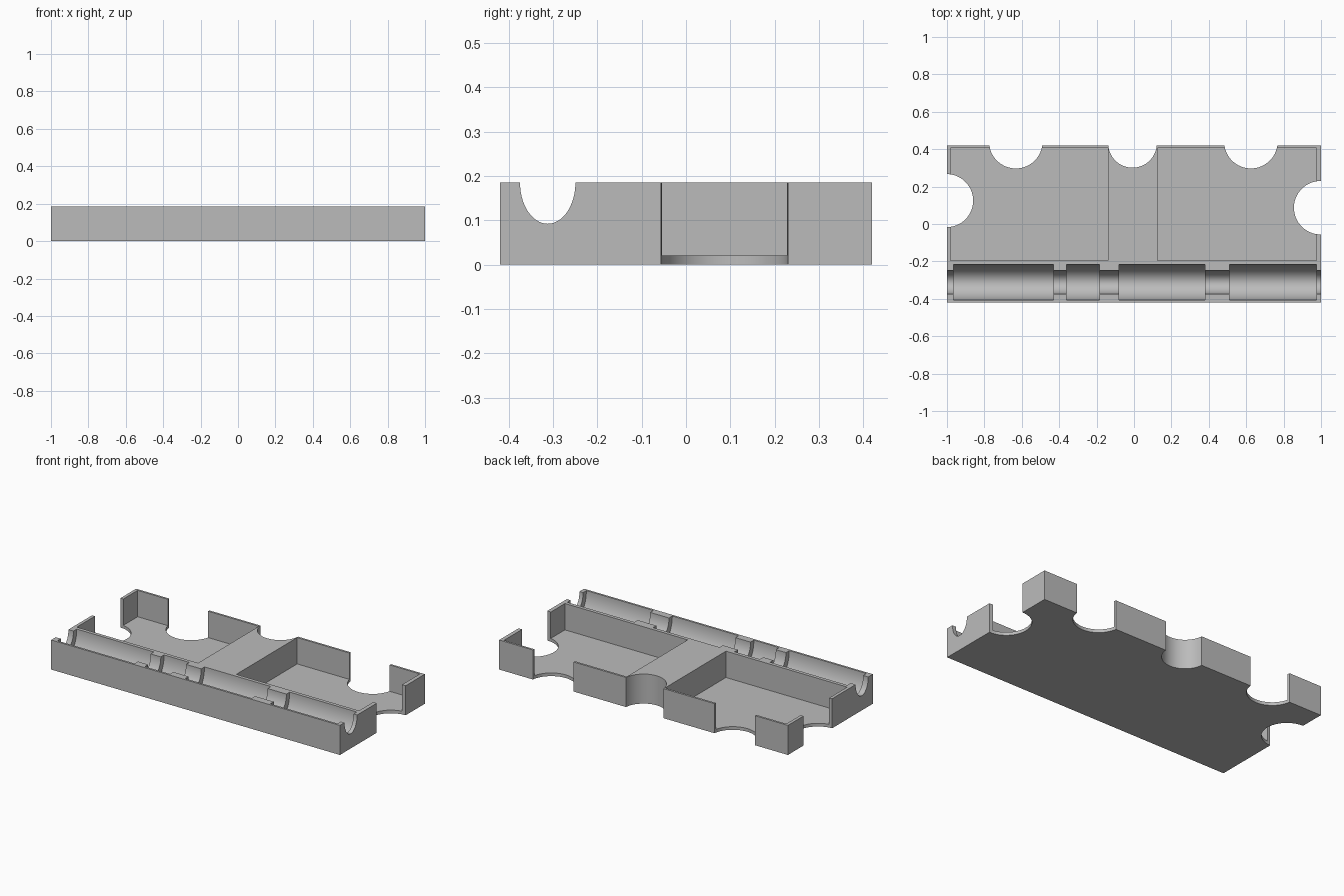
import bpy
import bmesh
from math import pi
from mathutils import Matrix

if "Cube" in bpy.data.objects:
    bpy.data.objects.remove(bpy.data.objects["Cube"])

HEIGHT = 0.185
FLOOR = 0.02
TROUGH_Y = -0.312

grey = bpy.data.materials.new("plain grey")
grey.use_nodes = True
colour = (0.5, 0.5, 0.5, 1)
grey.diffuse_color = colour
grey.node_tree.nodes["Principled BSDF"].inputs["Base Color"].default_value = colour


def add_object(name, bm):
    mesh = bpy.data.meshes.new(name)
    bm.to_mesh(mesh)
    bm.free()
    mesh.materials.append(grey)
    obj = bpy.data.objects.new(name, mesh)
    bpy.context.collection.objects.link(obj)
    return obj


def box(name, x0, x1, y0, y1, z0, z1):
    bm = bmesh.new()
    centre = Matrix.Translation(((x0 + x1) / 2, (y0 + y1) / 2, (z0 + z1) / 2))
    size = Matrix.Diagonal((x1 - x0, y1 - y0, z1 - z0, 1))
    bmesh.ops.create_cube(bm, size=1, matrix=centre @ size)
    return add_object(name, bm)


def cylinder(name, matrix, radius, length):
    bm = bmesh.new()
    bmesh.ops.create_cone(bm, cap_ends=True, segments=64, radius1=radius,
                          radius2=radius, depth=length, matrix=matrix)
    return add_object(name, bm)


def trough(name, x0, x1, half_width, depth):
    # elliptical groove running along x, centred on the top face
    matrix = (Matrix.Translation(((x0 + x1) / 2, TROUGH_Y, HEIGHT))
              @ Matrix.Diagonal((1, 1, depth / half_width, 1))
              @ Matrix.Rotation(pi / 2, 4, 'Y'))
    return cylinder(name, matrix, half_width, x1 - x0)


# Solid body
tray = box("tray", -1, 1, -0.42, 0.42, 0, HEIGHT)
cutters = []

# Two open compartments
for x0, x1 in ((-0.98, -0.14), (0.125, 0.975)):
    cutters.append(box("compartment_cutter", x0, x1, -0.195, 0.407, FLOOR, 0.4))

# Finger notches through the back and side walls
for x, y, r in ((-0.632, 0.44, 0.143), (-0.008, 0.431, 0.13), (0.625, 0.44, 0.143),
                (-1.002, 0.125, 0.142), (0.998, 0.087, 0.143)):
    cutters.append(cylinder("notch_cutter", Matrix.Translation((x, y, 0)), r, 1))

# Narrow channel along the front, widened into four bays
cutters.append(trough("channel_cutter", -1.1, 1.1, 0.0625, 0.093))
for x0, x1 in ((-0.965, -0.43), (-0.36, -0.185), (-0.08, 0.38), (0.51, 0.975)):
    cutters.append(trough("bay_cutter", x0, x1, 0.095, 0.141))

# Apply the cuts
bpy.context.view_layer.objects.active = tray
for cutter in cutters:
    cutter.hide_render = True
    cut = tray.modifiers.new("cut", 'BOOLEAN')
    cut.operation = 'DIFFERENCE'
    cut.solver = 'EXACT'
    cut.object = cutter
    bpy.ops.object.modifier_apply(modifier=cut.name)
    bpy.data.objects.remove(cutter)

# Smooth curved faces, sharp corners
bpy.ops.object.select_all(action='DESELECT')
tray.select_set(True)
bpy.ops.object.shade_smooth_by_angle(angle=pi / 6)
